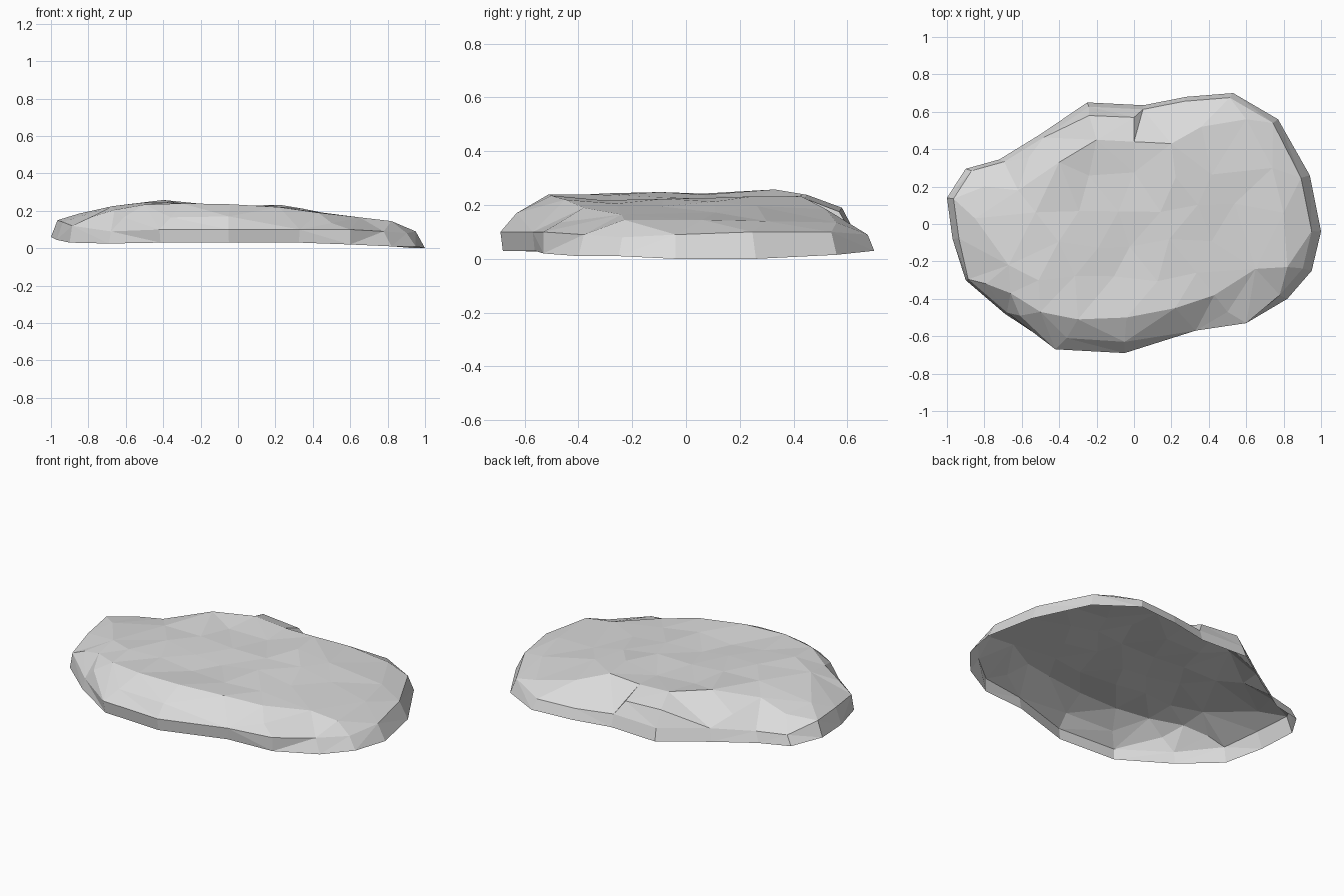
import bpy
import bmesh
import random
from mathutils import Vector
from mathutils.geometry import delaunay_2d_cdt

if "Cube" in bpy.data.objects:
    bpy.data.objects.remove(bpy.data.objects["Cube"])

random.seed(7)

# Footprint, counter-clockwise: x, y, foot height, rim height
OUTLINE = [
    (1.0, -.04, 0, .09), (.94, .26, 0, .10), (.77, .56, .015, .10), (.53, .70, .03, .09),
    (.28, .68, .03, .09), (.05, .635, .03, .10), (-.25, .65, .03, .10), (-.50, .48, .03, .10),
    (-.72, .345, .03, .09), (-.90, .295, .04, .095), (-1.0, .14, .06, .15), (-.97, -.08, .045, .14),
    (-.90, -.30, .03, .12), (-.69, -.48, .025, .09), (-.42, -.67, .03, .10), (-.05, -.69, .03, .10),
    (.33, -.57, .03, .10), (.60, -.53, .02, .10), (.82, -.40, .01, .09), (.95, -.25, .01, .08)]

# Shoulder corners where the slopes meet the flatter top
SHOULDER = [
    (-.67, -.22, .225), (-.5, -.47, .233), (-.3, -.51, .24), (-.04, -.5, .235), (.22, -.45, .22),
    (.43, -.38, .19), (.65, -.24, .165), (.82, -.23, .145), (-.36, -.61, .165), (-.05, -.63, .17),
    (.5, -.47, .135), (.8, .06, .145), (.74, .3, .14), (.6, .56, .135), (.36, .52, .185),
    (.2, .43, .232), (0, .44, .225), (-.2, .45, .238), (-.24, .58, .19), (0, .57, .175),
    (-.4, .33, .258), (-.62, .18, .212), (-.56, .36, .165), (-.8, .2, .17), (-.85, .03, .185),
    (-.79, -.32, .165), (-.66, -.37, .205), (-.61, -.49, .165)]

# Crest height of the stone along x
CREST = [(-1.1, .18), (-.68, .228), (-.4, .25), (-.2, .226), (0, .214), (.22, .23),
         (.42, .196), (.6, .168), (.82, .147), (1.1, .12)]


def crest(x):
    for (x0, z0), (x1, z1) in zip(CREST, CREST[1:]):
        if x <= x1:
            return z0 + (z1 - z0) * (x - x0) / (x1 - x0)


def jitter(amount):
    return random.uniform(-amount, amount)


def rim_scale(x, y):
    """How far the rim leans in over the foot on each side."""
    if y > .3:
        return .965
    if x < -.6:
        return .985 if y < -.2 else .965
    return .95 if x > .8 else 1.0


def foot_scale(x, y):
    """The front wall tucks slightly under its rim."""
    return .987 if y < -.5 and x < .5 else 1.0


# Upper points: rim, shoulder corners, loose scatter across the top
top = []
for x, y, foot_z, rim_z in OUTLINE:
    s = rim_scale(x, y)
    top.append(Vector((x * s, y * s, rim_z)))
n = len(top)
top += [Vector(p) for p in SHOULDER]
for row in range(4):
    for col in range(6):
        x = -.5 + col * .21 + (row % 2) * .07 + jitter(.03)
        y = -.28 + row * .18 + jitter(.03)
        if all((p.to_2d() - Vector((x, y))).length > .125 for p in top):
            top.append(Vector((x, y, crest(x) + jitter(.007))))

loop = [(i, (i + 1) % n) for i in range(n)]
tris = delaunay_2d_cdt([p.to_2d() for p in top], loop, [], 1, 1e-5)[2]

# Open-bottomed shell: faceted top and side wall
bm = bmesh.new()
upper = [bm.verts.new(p) for p in top]
for t in tris:
    bm.faces.new([upper[i] for i in t])
foot = []
for x, y, foot_z, rim_z in OUTLINE:
    s = foot_scale(x, y)
    foot.append(bm.verts.new((x * s, y * s, foot_z)))
for i, j in loop:
    bm.faces.new((foot[i], foot[j], upper[j], upper[i]))
bmesh.ops.triangulate(bm, faces=bm.faces[:])

mesh = bpy.data.meshes.new("flat_stone")
bm.to_mesh(mesh)
bm.free()

grey = bpy.data.materials.new("stone grey")
grey.diffuse_color = (.71, .71, .71, 1)
grey.use_nodes = True
grey.node_tree.nodes["Principled BSDF"].inputs["Base Color"].default_value = grey.diffuse_color
mesh.materials.append(grey)
stone = bpy.data.objects.new("flat_stone", mesh)
bpy.context.collection.objects.link(stone)
